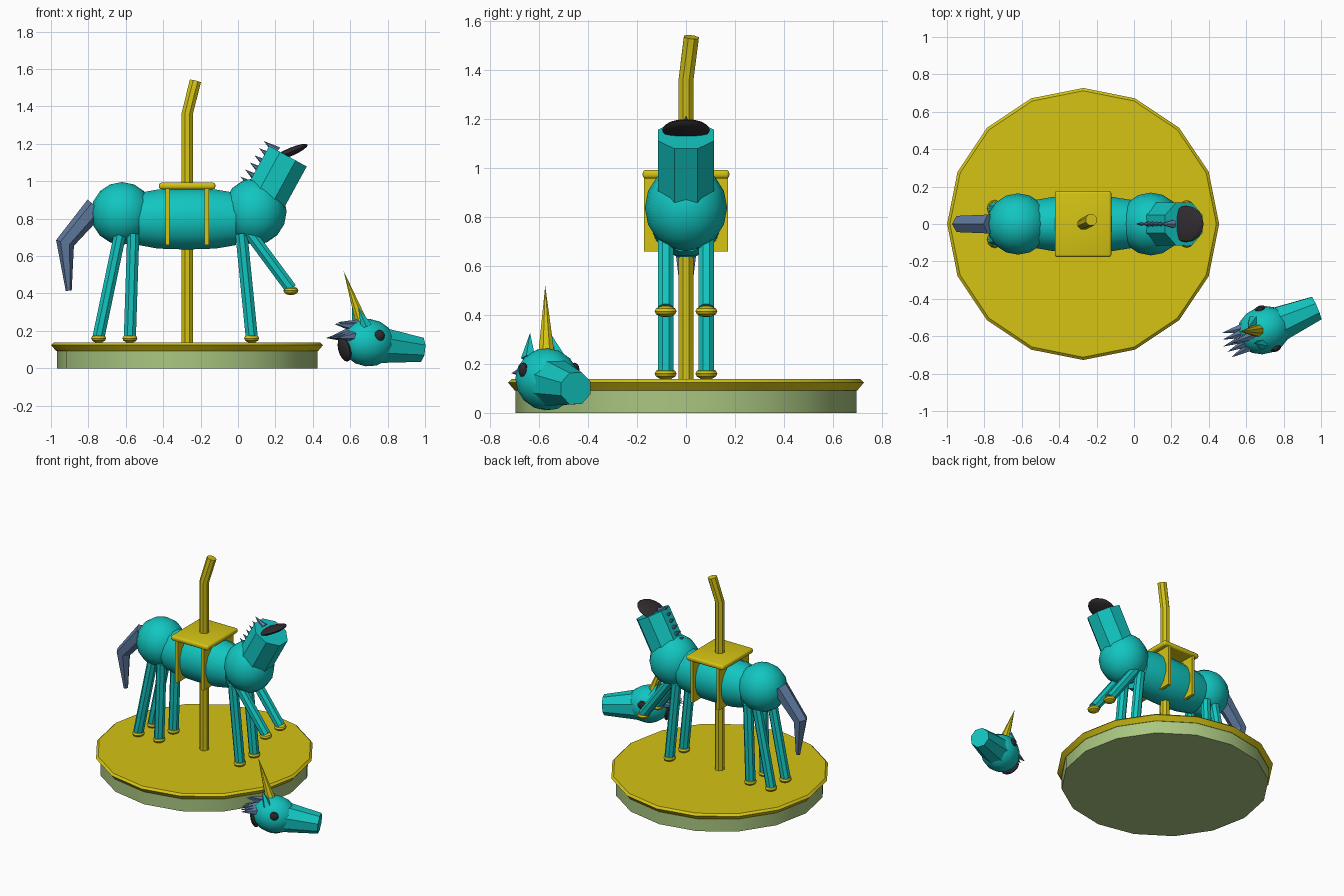
import bpy, bmesh
from math import pi, cos, sin
from mathutils import Vector, Matrix, Euler

if "Cube" in bpy.data.objects:
    bpy.data.objects.remove(bpy.data.objects["Cube"])


def material(name, rgb):
    m = bpy.data.materials.new(name)
    m.use_nodes = True
    m.diffuse_color = (*rgb, 1)
    m.node_tree.nodes["Principled BSDF"].inputs["Base Color"].default_value = (*rgb, 1)
    return m


GOLD = material("gold yellow", (0.66, 0.55, 0.007))
TEAL = material("teal", (0.006, 0.56, 0.53))
GREEN = material("pale green", (0.40, 0.57, 0.22))
SLATE = material("slate blue", (0.11, 0.19, 0.34))
DARK = material("charcoal", (0.03, 0.024, 0.028))
parts = []


def finish(name, bm, mat):
    bmesh.ops.recalc_face_normals(bm, faces=bm.faces)
    mesh = bpy.data.meshes.new(name)
    bm.to_mesh(mesh)
    bm.free()
    mesh.materials.append(mat)
    ob = bpy.data.objects.new(name, mesh)
    bpy.context.collection.objects.link(ob)
    parts.append(ob)
    return ob


def loft(name, mat, points, radii, sides=8, flat=1.0):
    """Faceted tube along a path; flat scales its width across y."""
    pts = [Vector(p) for p in points]
    bm = bmesh.new()
    rings = []
    for i, p in enumerate(pts):
        t = (pts[min(i + 1, len(pts) - 1)] - pts[max(i - 1, 0)]).normalized()
        u = (Vector((0, 1, 0)) - t * t.y).normalized()
        v = t.cross(u)
        angles = [2 * pi * (k + 0.5) / sides for k in range(sides)]
        rings.append([bm.verts.new(p + radii[i] * (u * cos(a) * flat + v * sin(a)))
                      for a in angles])
    for a, b in zip(rings, rings[1:]):
        for k in range(sides):
            n = (k + 1) % sides
            bm.faces.new((a[k], a[n], b[n], b[k]))
    bm.faces.new(rings[0])
    bm.faces.new(rings[-1])
    bmesh.ops.remove_doubles(bm, verts=bm.verts, dist=0.0005)
    return finish(name, bm, mat)


def spike(name, mat, base, tip, r, sides=6):
    return loft(name, mat, (base, tip), (r, 0.0001), sides)


def ball(name, mat, center, radii, rot=(0, 0, 0), segs=16, rings=8):
    bm = bmesh.new()
    mtx = Matrix.Translation(center) @ Euler(rot).to_matrix().to_4x4() @ Matrix.Diagonal((*radii, 1))
    bmesh.ops.create_uvsphere(bm, u_segments=segs, v_segments=rings, radius=1, matrix=mtx)
    return finish(name, bm, mat)


def box(name, mat, center, size, bevel=0.0):
    bm = bmesh.new()
    bmesh.ops.create_cube(bm, size=1, matrix=Matrix.Translation(center) @ Matrix.Diagonal((*size, 1)))
    if bevel:
        bmesh.ops.bevel(bm, geom=bm.edges[:], offset=bevel, segments=3, profile=0.5, affect='EDGES')
    return finish(name, bm, mat)


def disc(name, mat, heights, radii):
    """Sixteen-sided turned platform with a corner on each axis."""
    ob = loft(name, mat, [(0, 0, z) for z in heights], radii, 16)
    ob.data.transform(Matrix.Rotation(pi / 16, 4, 'Z'))
    ob.data.transform(Matrix.Translation((CX, 0, 0)))


# Platform and pole
CX = -0.272
disc("platform_base", GREEN, (0, 0.1), (0.697, 0.697))
disc("platform_top", GOLD, (0.092, 0.124, 0.138), (0.70, 0.727, 0.712))
loft("pole", GOLD, ((CX, 0, 0.13), (CX, 0, 1.36), (-0.228, 0.022, 1.535)), (0.033,) * 3)

# Body
ball("rump", TEAL, (-0.62, 0, 0.828), (0.167, 0.164, 0.168))
ball("chest", TEAL, (0.09, 0, 0.838), (0.17, 0.168, 0.178))
loft("barrel", TEAL, [(x, 0, 0.798) for x in (-0.53, -0.43, CX, -0.12, -0.01)],
     (0.142, 0.161, 0.166, 0.161, 0.142), 16, 0.92)

# Neck stump with its dark end and mane
axis = Vector((0.48, 0, 0.877))
neck_end = Vector((0.267, 0, 1.134))
loft("neck", TEAL, (neck_end - axis * 0.33, neck_end), (0.124, 0.124))
ball("neck_cut", DARK, (0.28, 0, 1.156), (0.1, 0.098, 0.022), (0, -0.4, 0))
for i in range(6):
    base = Vector((0.085 + 0.025 * i, 0, 0.97 + 0.038 * i))
    spike("neck_mane", SLATE, base, base + Vector((-0.072, 0, 0.055)), 0.026)

# Eight legs: four mirrored pairs with hooves
LEGS = (("hind_leg_rear", -0.63, 0.72, -0.745, 0.17),
        ("hind_leg_inner", -0.56, 0.72, -0.578, 0.17),
        ("fore_leg_standing", 0.018, 0.72, 0.073, 0.17),
        ("fore_leg_raised", 0.065, 0.72, 0.283, 0.425))
for name, x1, z1, x2, z2 in LEGS:
    for side in (-1, 1):
        y = side * 0.083
        loft(name, TEAL, ((x1, y, z1), (x2, y, z2)), (0.035, 0.035))
        ball(name + "_hoof", GOLD, (x2, y, z2 - 0.01), (0.04, 0.045, 0.024), segs=12, rings=6)

# Tail
loft("tail", SLATE, ((-0.76, 0, 0.865), (-0.925, 0, 0.67), (-0.905, 0, 0.415)),
     (0.058, 0.05, 0.016), 6)

# Saddle: rounded seat and two frames around the barrel
box("saddle_seat", GOLD, (CX, 0, 0.975), (0.302, 0.354, 0.036), 0.014)
for x in (CX - 0.105, CX + 0.105):
    box("saddle_frame", GOLD, (x, 0, 0.815), (0.022, 0.344, 0.31))

# Fallen head
HEAD = Vector((0.695, -0.568, 0.137))
TURN = 0.38
ahead = Vector((cos(TURN), sin(TURN), 0))
across = Vector((-sin(TURN), cos(TURN), 0))
ball("head", TEAL, HEAD, (0.148, 0.126, 0.127), (0, 0.1, TURN))
loft("muzzle", TEAL, (HEAD + ahead * 0.04 - Vector((0, 0, 0.01)), (0.975, -0.45, 0.1)), (0.106, 0.07))
ball("head_cut", DARK, HEAD - ahead * 0.135 - Vector((0, 0, 0.035)), (0.025, 0.068, 0.068), (0, -0.25, TURN))
spike("horn", GOLD, (0.67, -0.57, 0.22), (0.565, -0.575, 0.52), 0.038, 8)
for side in (-1, 1):
    ball("eye", DARK, HEAD + across * side * 0.113 + ahead * 0.022 + Vector((0, 0, 0.038)),
         (0.03, 0.018, 0.03), (0, 0, TURN), 12, 6)
    root = HEAD - ahead * 0.035 + across * side * 0.066 + Vector((0, 0, 0.085))
    spike("ear", TEAL, root, root - ahead * 0.04 - across * side * 0.022 + Vector((0, 0, 0.105)), 0.032, 5)

# Mane spikes fanned at the back of the head
for i in range(5):
    s = (i - 2) / 2
    root = HEAD - ahead * 0.09 + across * s * 0.05 + Vector((0, 0, 0.055 - 0.02 * abs(s)))
    spike("head_mane", SLATE, root, root - ahead * (0.145 - 0.02 * abs(s)) + across * s * 0.02
          + Vector((0, 0, -0.03 + 0.02 * abs(s))), 0.033)
for i in range(2):
    root = HEAD - ahead * (0.075 - 0.02 * i) + Vector((0, 0, 0.085 + 0.01 * i))
    spike("head_mane", SLATE, root, root - ahead * 0.12 + Vector((0, 0, 0.015)), 0.03)

# Smooth the rounded parts, keep facets sharp
bpy.ops.object.select_all(action='DESELECT')
for ob in parts:
    ob.select_set(True)
bpy.context.view_layer.objects.active = parts[0]
bpy.ops.object.shade_smooth_by_angle(angle=pi / 6)
